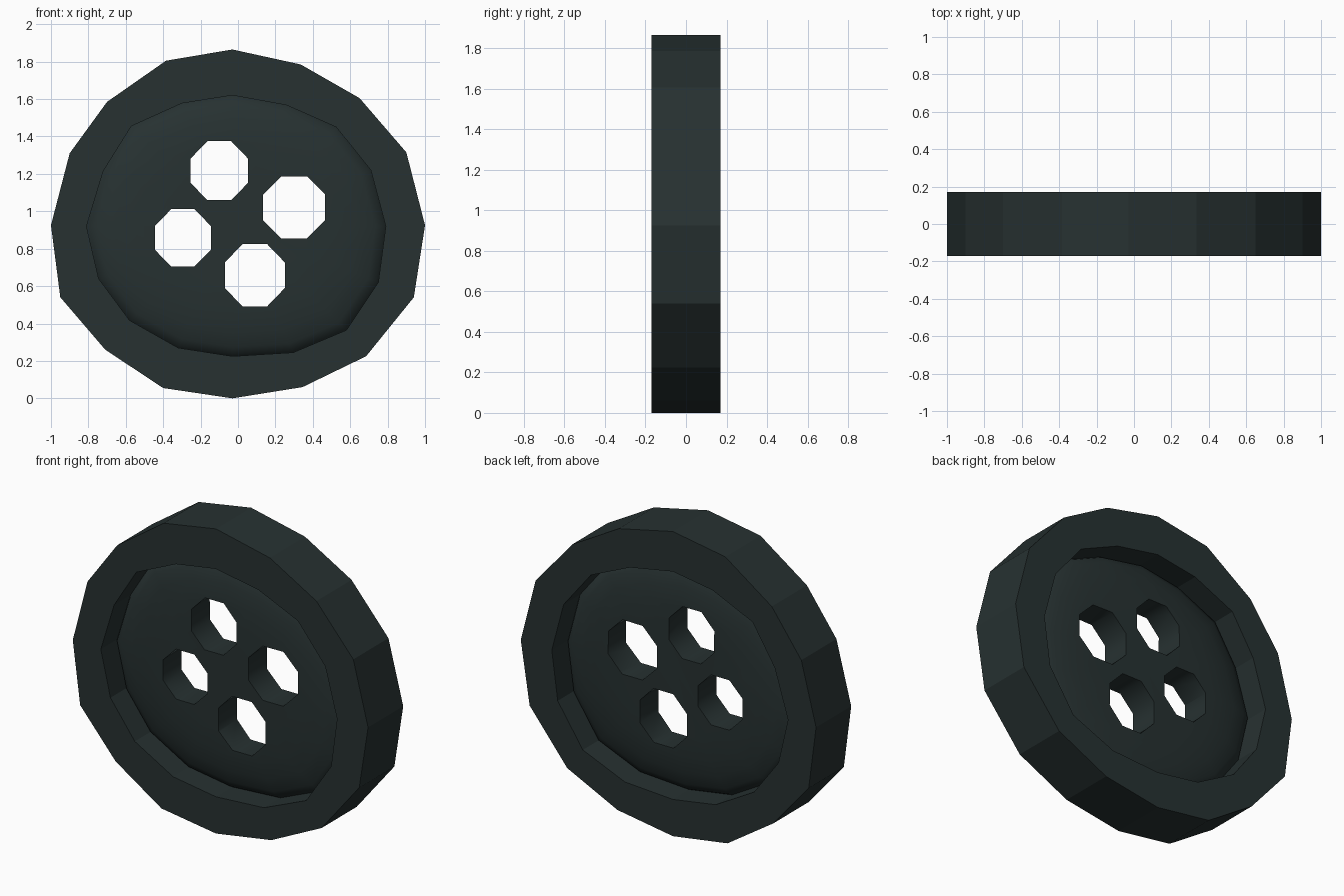
import bpy, bmesh, math

if "Cube" in bpy.data.objects:
    bpy.data.objects.remove(bpy.data.objects["Cube"])

THICK = 0.17          # half thickness of the rim
CX, CZ = -0.01, 0.925

# hand-cut 16-sided outlines (x, z), clockwise from the top
OUTER = [(-.03, 1.865), (.335, 1.785), (.65, 1.605), (.9, 1.315), (1, .925), (.94, .54),
         (.685, .225), (.345, .06), (-.03, 0), (-.4, .055), (-.71, .26), (-.95, .54),
         (-1, .925), (-.9, 1.31), (-.7, 1.585), (-.385, 1.805)]
INNER = [(-.03, 1.62), (.26, 1.567), (.525, 1.45), (.71, 1.22), (.79, .92), (.75, .62),
         (.58, .365), (.295, .245), (-.03, .225), (-.32, .27), (-.58, .417), (-.745, .64),
         (-.81, .92), (-.72, 1.215), (-.57, 1.455), (-.3, 1.577)]
# thread holes: centre x, centre z, half width, half height
HOLES = [(-.1, 1.217, .153, .158), (.3, 1.021, .166, .166),
         (-.295, .858, .15, .153), (.09, .658, .16, .166)]
# half cross-section of the cushion: (radius fraction, half thickness)
PROFILE = [(1.01, 0), (.985, .03), (.93, .052), (.82, .072), (.68, .085), (.5, .09)]

mat = bpy.data.materials.new("dark_slate_green")
mat.diffuse_color = (0.02, 0.031, 0.031, 1)
mat.use_nodes = True
mat.node_tree.nodes["Principled BSDF"].inputs["Base Color"].default_value = mat.diffuse_color


def finish(name, bm):
    bmesh.ops.recalc_face_normals(bm, faces=bm.faces[:])
    me = bpy.data.meshes.new(name)
    bm.to_mesh(me)
    bm.free()
    me.materials.append(mat)
    ob = bpy.data.objects.new(name, me)
    bpy.context.collection.objects.link(ob)
    return ob


def loop(bm, pts, y):
    return [bm.verts.new((x, y, z)) for x, z in pts]


def bridge(bm, a, b):
    n = len(a)
    for i in range(n):
        j = (i + 1) % n
        bm.faces.new((a[i], a[j], b[j], b[i]))


# flat-sided rim
bm = bmesh.new()
loops = [loop(bm, OUTER, -THICK), loop(bm, OUTER, THICK),
         loop(bm, INNER, THICK), loop(bm, INNER, -THICK)]
for k in range(4):
    bridge(bm, loops[k], loops[(k + 1) % 4])
finish("button_rim", bm)

# cushioned centre, rounded on both faces
bm = bmesh.new()
section = [(s, -y) for s, y in reversed(PROFILE)] + PROFILE[1:]
rings = [loop(bm, [(CX + (x - CX) * s, CZ + (z - CZ) * s) for x, z in INNER], y)
         for s, y in section]
for a, b in zip(rings, rings[1:]):
    bridge(bm, a, b)
bm.faces.new(rings[0])
bm.faces.new(rings[-1])
centre = finish("button_centre", bm)

# eight-sided hole cutters
bm = bmesh.new()
for hx, hz, w, h in HOLES:
    k = 1 / math.cos(math.pi / 8)
    pts = [(hx + w * k * math.cos((i + .5) * math.pi / 4),
            hz + h * k * math.sin((i + .5) * math.pi / 4)) for i in range(8)]
    a, b = loop(bm, pts, -.3), loop(bm, pts, .3)
    bridge(bm, a, b)
    bm.faces.new(a)
    bm.faces.new(b)
cutter = finish("hole_cutter", bm)
cutter.hide_render = True

mod = centre.modifiers.new("thread_holes", 'BOOLEAN')
mod.operation = 'DIFFERENCE'
mod.solver = 'EXACT'
mod.object = cutter
bpy.context.view_layer.objects.active = centre
centre.select_set(True)
bpy.ops.object.modifier_apply(modifier=mod.name)
bpy.data.objects.remove(cutter)
bpy.ops.object.shade_smooth_by_angle(angle=math.radians(50))
